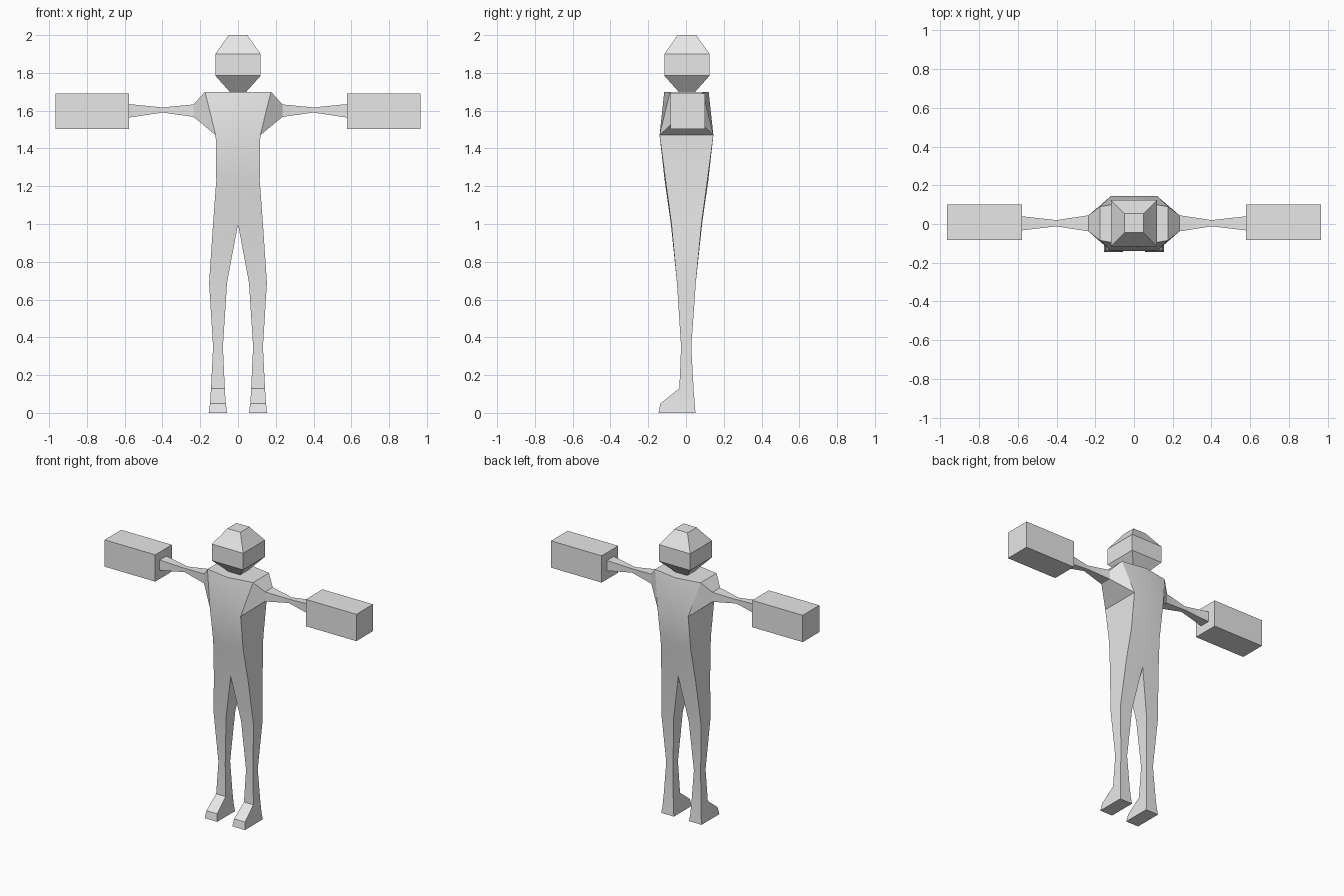
import bpy, bmesh, math

if "Cube" in bpy.data.objects:
    bpy.data.objects.remove(bpy.data.objects["Cube"])

grey = bpy.data.materials.new("plain grey")
grey.diffuse_color = (0.8, 0.8, 0.8, 1)
grey.use_nodes = True
grey.node_tree.nodes["Principled BSDF"].inputs["Base Color"].default_value = grey.diffuse_color


def finish(bm, name, angle):
    bmesh.ops.recalc_face_normals(bm, faces=bm.faces)
    me = bpy.data.meshes.new(name)
    bm.to_mesh(me)
    bm.free()
    me.materials.append(grey)
    ob = bpy.data.objects.new(name, me)
    bpy.context.collection.objects.link(ob)
    bpy.ops.object.select_all(action='DESELECT')
    ob.select_set(True)
    bpy.context.view_layer.objects.active = ob
    if angle:
        bpy.ops.object.shade_smooth_by_angle(angle=math.radians(angle))
    return ob


def bridge(bm, a, b, sides):
    for i in sides:
        j = (i + 1) % 4
        bm.faces.new((a[i], a[j], b[j], b[i]))


def ring(bm, pts):
    return [bm.verts.new(p) for p in pts]


# Body: right half as stacked four-point rings, then mirrored.
# Each ring: z, inner x, outer x, inner front/back y, outer front/back y
body_rings = [
    (1.70, 0, .175, -.115, .12, -.085, .09),    # shoulder top
    (1.47, 0, .118, -.14, .145, -.14, .145),    # chest
    (1.23, 0, .115, -.113, .118, -.108, .113),  # waist
    (1.00, 0, .132, -.08, .085, -.077, .082),   # crotch
    (.69, .058, .153, -.048, .052, -.048, .052),  # thigh
    (.35, .08, .132, -.026, .028, -.026, .028),   # shin
    (.13, .07, .143, -.035, .04, -.035, .04),     # ankle
    (.05, .065, .148, -.135, .046, -.135, .046),  # toe top
    (0, .058, .155, -.145, .05, -.145, .05),      # sole
]
bm = bmesh.new()
rings = [ring(bm, [(xi, fi, z), (xo, fo, z), (xo, bo, z), (xi, bi, z)])
         for z, xi, xo, fi, bi, fo, bo in body_rings]
bm.faces.new(rings[0])
bm.faces.new(rings[-1])
for k in range(len(rings) - 1):
    sides = [0, 2]
    if k > 0:
        sides.append(1)      # outer side, open at the shoulder
    if k > 2:
        sides.append(3)      # inner side of the leg
    bridge(bm, rings[k], rings[k + 1], sides)

# Arm growing from the shoulder opening: x, z low, z high, y front, y back
top, chest = rings[0], rings[1]
prev = [top[1], top[2], chest[2], chest[1]]
for x, z0, z1, f, b in [(.235, 1.567, 1.633, -.038, .045),
                        (.40, 1.59, 1.617, -.012, .02),
                        (.58, 1.563, 1.635, -.033, .04)]:
    cur = ring(bm, [(x, f, z1), (x, b, z1), (x, b, z0), (x, f, z0)])
    bridge(bm, prev, cur, range(4))
    prev = cur
bm.faces.new(prev)
bmesh.ops.mirror(bm, geom=bm.verts[:] + bm.edges[:] + bm.faces[:],
                 axis='X', merge_dist=0.0005)
bmesh.ops.remove_doubles(bm, verts=bm.verts, dist=0.0005)
finish(bm, "body", 30)

# Head: square rings from the neck up to the crown
bm = bmesh.new()
prev = None
for z, h in [(1.69, .035), (1.785, .12), (1.90, .12), (1.96, .077), (2.0, .05)]:
    cur = ring(bm, [(-h, .005 - h, z), (h, .005 - h, z),
                    (h, .005 + h, z), (-h, .005 + h, z)])
    if prev:
        bridge(bm, prev, cur, range(4))
    else:
        bm.faces.new(cur)
    prev = cur
bm.faces.new(prev)
finish(bm, "head", 30)

# Block hands
for name, s in (("left_hand", -1), ("right_hand", 1)):
    bm = bmesh.new()
    bmesh.ops.create_cube(bm, size=1)
    bmesh.ops.scale(bm, vec=(.388, .182, .186), verts=bm.verts)
    bmesh.ops.translate(bm, vec=(s * .772, .009, 1.597), verts=bm.verts)
    finish(bm, name, 0)
